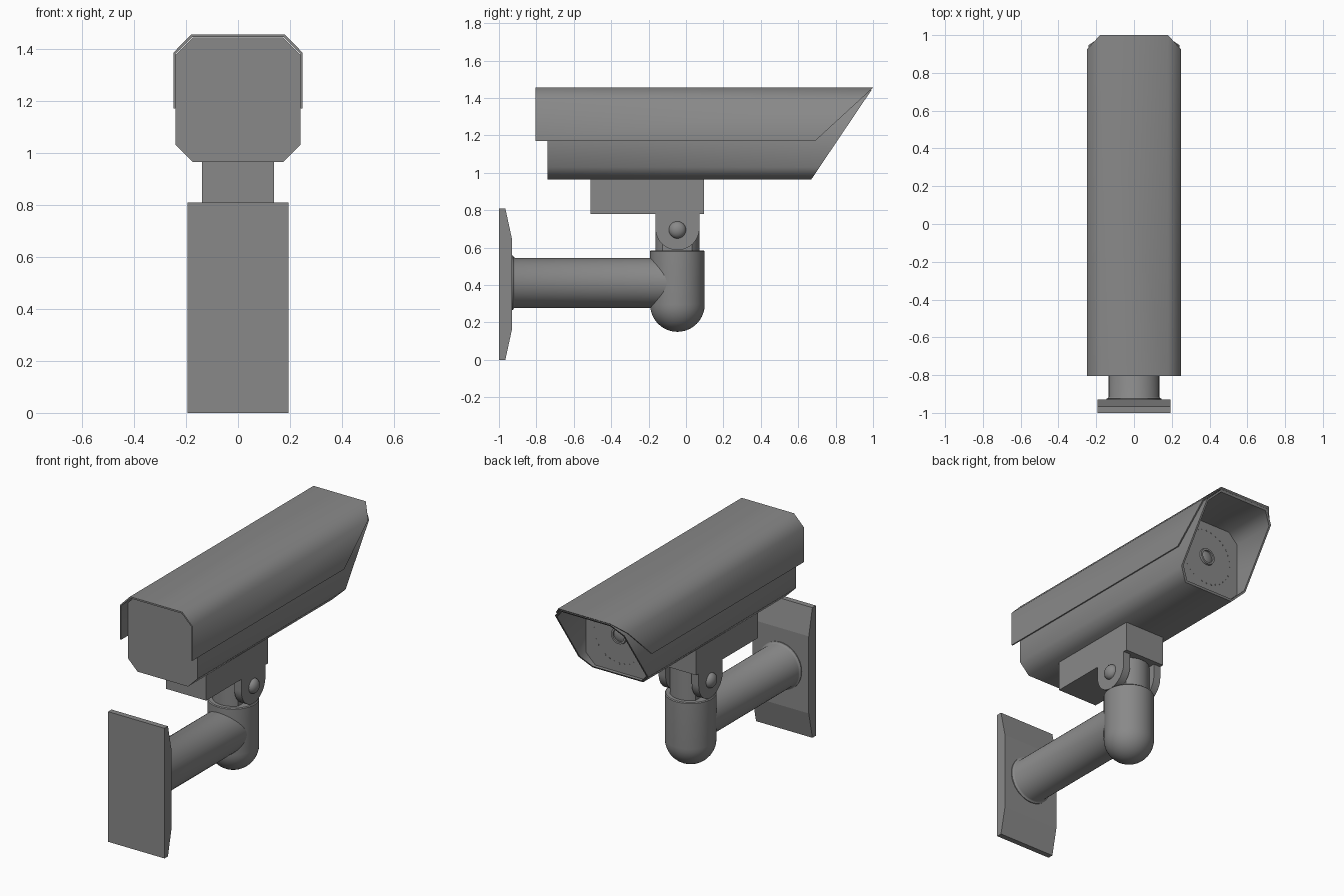
import bpy, bmesh, math
from mathutils import Vector

if "Cube" in bpy.data.objects:
    bpy.data.objects.remove(bpy.data.objects["Cube"])

grey = bpy.data.materials.new("mid grey")
grey.diffuse_color = (0.25, 0.25, 0.25, 1)
grey.use_nodes = True
grey.node_tree.nodes["Principled BSDF"].inputs["Base Color"].default_value = grey.diffuse_color


def loft(name, rings, smooth=None, caps=True):
    """Skin a list of equal-length point rings; smooth is an angle in degrees."""
    bm = bmesh.new()
    loops = [[bm.verts.new(p) for p in ring] for ring in rings]
    n = len(loops[0])
    for a, b in zip(loops, loops[1:]):
        for i in range(n):
            j = (i + 1) % n
            bm.faces.new((a[i], a[j], b[j], b[i]))
    if caps:
        bm.faces.new(loops[0])
        bm.faces.new(loops[-1])
    bmesh.ops.remove_doubles(bm, verts=bm.verts, dist=1e-5)
    bmesh.ops.recalc_face_normals(bm, faces=bm.faces)
    me = bpy.data.meshes.new(name)
    bm.to_mesh(me)
    bm.free()
    me.materials.append(grey)
    ob = bpy.data.objects.new(name, me)
    bpy.context.collection.objects.link(ob)
    if smooth:
        bpy.ops.object.select_all(action='DESELECT')
        ob.select_set(True)
        bpy.context.view_layer.objects.active = ob
        bpy.ops.object.shade_smooth_by_angle(angle=math.radians(smooth))
    return ob


def lathe(name, profile, centre, axis, n=48, smooth=40):
    """Revolve (radius, distance) pairs about an axis through centre."""
    axis, c = Vector(axis), Vector(centre)
    u = axis.orthogonal().normalized()
    v = axis.cross(u)
    ang = [2 * math.pi * i / n for i in range(n)]
    return loft(name, [[c + axis * d + (u * math.cos(t) + v * math.sin(t)) * r
                        for t in ang] for r, d in profile], smooth)


def prism_x(name, yz, x0, x1, smooth=None):
    return loft(name, [[(x, y, z) for y, z in yz] for x in (x0, x1)], smooth)


def octagon(w, z0, z1, c):
    half = [(w - c, z0), (w, z0 + c), (w, z1 - c), (w - c, z1)]
    return half + [(-x, z) for x, z in reversed(half)]


def at(section, y):
    """Place an xz section at y, which may depend on height."""
    return [(x, y(z) if callable(y) else y, z) for x, z in section]


def slant(z):
    return 0.67 + (z - 0.965) * 0.673


def cover_front(z):
    return 0.69 + (z - 1.17) * 1.088


# Camera housing with slanted hood and recessed front plate
outer = octagon(0.24, 0.965, 1.443, 0.066)
inner = octagon(0.229, 0.976, 1.432, 0.062)
loft("housing", [at(outer, -0.74), at(outer, slant), at(inner, slant),
                 at(inner, 0.655)], smooth=50)

# Sun cover folded over the top and sides
edge = [(0.249, 1.17), (0.249, 1.385), (0.18, 1.455)]
lip = [(0.241, 1.17), (0.241, 1.381), (0.177, 1.445)]
fold = edge + [(-x, z) for x, z in reversed(edge)]
under = lip + [(-x, z) for x, z in reversed(lip)]
section = fold + under[::-1]
loft("sun_cover", [at(section, -0.805), at(section, cover_front)], smooth=50)

# Lens ring, glass and ring of small lamps
lens_z = 1.205
lathe("lens_ring", [(0.038, 0), (0.038, 0.012), (0.05, 0.012), (0.053, 0)],
      (0, 0.654, lens_z), (0, 1, 0))
lathe("lens_glass", [(0.038, 0), (0.03, 0.004), (0.016, 0.007), (0, 0.008)],
      (0, 0.654, lens_z), (0, 1, 0))
for i in range(32):
    t = 2 * math.pi * i / 32
    lathe("lamp", [(0.005, 0), (0.005, 0.003)],
          (0.175 * math.cos(t), 0.654, lens_z + 0.175 * math.sin(t)), (0, 1, 0), n=8)

# Mounting block under the housing
prism_x("mount_block", [(-0.51, 0.78), (0.097, 0.78), (0.097, 0.97), (-0.51, 0.97)],
        -0.138, 0.138)

# Hinge ears and domed bolts on both sides
hy, hz, hr = -0.046, 0.705, 0.118
ear = [(hy - hr, 0.785)] + [(hy - hr * math.cos(math.pi * i / 24),
                             hz - hr * math.sin(math.pi * i / 24)) for i in range(25)]
ear.append((hy + hr, 0.785))
for s in (-1, 1):
    prism_x("hinge_ear", ear, s * 0.09, s * 0.138, smooth=30)
    dome = [(0.046 * math.cos(math.radians(a)), 0.034 * math.sin(math.radians(a)))
            for a in range(0, 91, 15)]
    lathe("hinge_bolt", dome, (s * 0.136, hy, 0.695), (s, 0, 0), n=32)

# Hinge tongue: round stem with flat sides
a0 = math.acos(0.088 / 0.118)
arc = [a0 + (math.pi - 2 * a0) * i / 16 for i in range(17)]
stem = [(0.118 * math.cos(t), hy + 0.118 * math.sin(t)) for t in arc]
stem += [(x, 2 * hy - y) for x, y in reversed(stem)]
loft("hinge_tongue", [[(x, y, z) for x, y in stem] for z in (0.57, 0.775)], smooth=30)

# Post with rounded bottom
post = [(0.146 * math.sin(math.radians(a)), 0.296 - 0.146 * math.cos(math.radians(a)))
        for a in range(0, 91, 9)]
lathe("post", post + [(0.146, 0.58), (0.141, 0.585)], (0, hy, 0), (0, 0, 1))

# Arm with a small flare at the wall end
lathe("arm", [(0.146, -0.94), (0.146, -0.925), (0.138, -0.922), (0.134, -0.915),
              (0.134, hy)], (0, 0, 0.412), (0, 1, 0))

# Wall plate with chamfered top and bottom
prism_x("wall_plate", [(-1, 0), (-0.966, 0), (-0.93, 0.165), (-0.93, 0.645),
                       (-0.966, 0.81), (-1, 0.81)], -0.194, 0.194)
